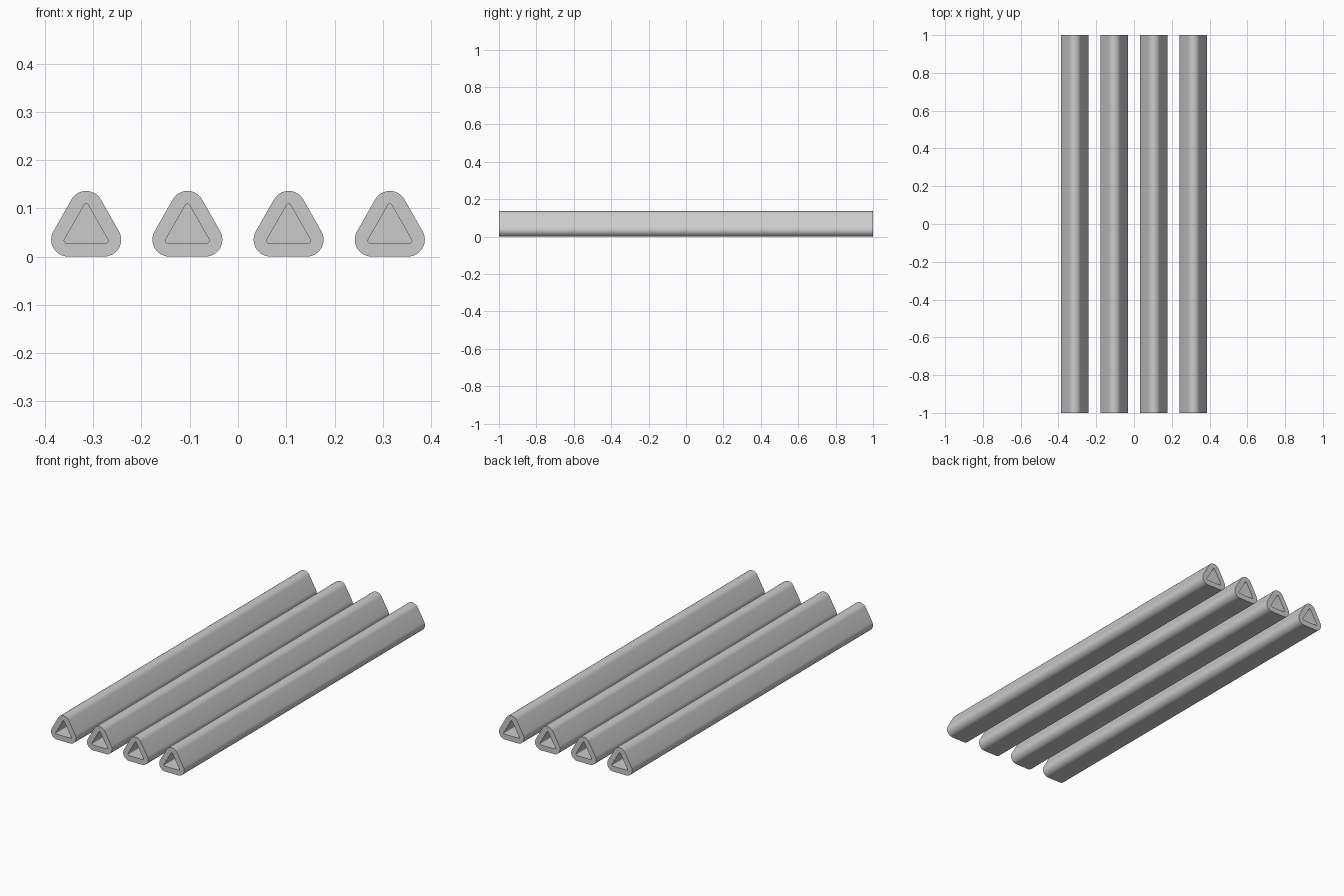
import bpy, bmesh, math

if "Cube" in bpy.data.objects:
    bpy.data.objects.remove(bpy.data.objects["Cube"])

LENGTH = 2.0
PITCH = 0.2097
RECESS = 0.4   # depth of the triangular socket in each end

grey = bpy.data.materials.new("plain grey")
grey.diffuse_color = (0.6, 0.6, 0.6, 1)
grey.use_nodes = True
grey.node_tree.nodes["Principled BSDF"].inputs["Base Color"].default_value = grey.diffuse_color


def rounded_triangle(half_width, bottom, top, radius, steps):
    """Profile points (x, z), counter-clockwise from the lower right corner."""
    w = half_width - radius
    corners = [(w, bottom + radius, -90), (0, top - radius, 30), (-w, bottom + radius, 150)]
    points = []
    for cx, cz, start in corners:
        for i in range(steps + 1):
            a = math.radians(start + 120 * i / steps)
            points.append((cx + radius * math.cos(a), cz + radius * math.sin(a)))
    return points


def ring(bm, profile, y):
    return [bm.verts.new((x, y, z)) for x, z in profile]


def bridge(bm, a, b):
    n = len(a)
    for i in range(n):
        bm.faces.new((a[i], a[(i + 1) % n], b[(i + 1) % n], b[i]))


# Bar: outer skin, flat end rims, and a blind socket at both ends
STEPS = 12
outer = rounded_triangle(0.0725, 0.0, 0.136, 0.035, STEPS)
inner = rounded_triangle(0.0455, 0.028, 0.109, 0.005, STEPS)
bm = bmesh.new()
outer_rings = []
for side in (-1, 1):
    rim = ring(bm, outer, side * LENGTH / 2)
    mouth = ring(bm, inner, side * LENGTH / 2)
    floor = ring(bm, inner, side * (LENGTH / 2 - RECESS))
    bridge(bm, rim, mouth)
    bridge(bm, mouth, floor)
    bm.faces.new(floor)
    outer_rings.append(rim)
bridge(bm, *outer_rings)
bmesh.ops.recalc_face_normals(bm, faces=bm.faces[:])
mesh = bpy.data.meshes.new("triangular_bar")
bm.to_mesh(mesh)
bm.free()
mesh.materials.append(grey)

# Row of four bars
for i in range(4):
    bar = bpy.data.objects.new(f"triangular_bar_{i + 1}", mesh)
    bar.location.x = (i - 1.5) * PITCH
    bpy.context.collection.objects.link(bar)

# Smooth the rounded corners, keep the rims crisp
bar.select_set(True)
bpy.context.view_layer.objects.active = bar
for poly in mesh.polygons:
    poly.use_smooth = True
mesh.set_sharp_from_angle(angle=math.radians(30))
